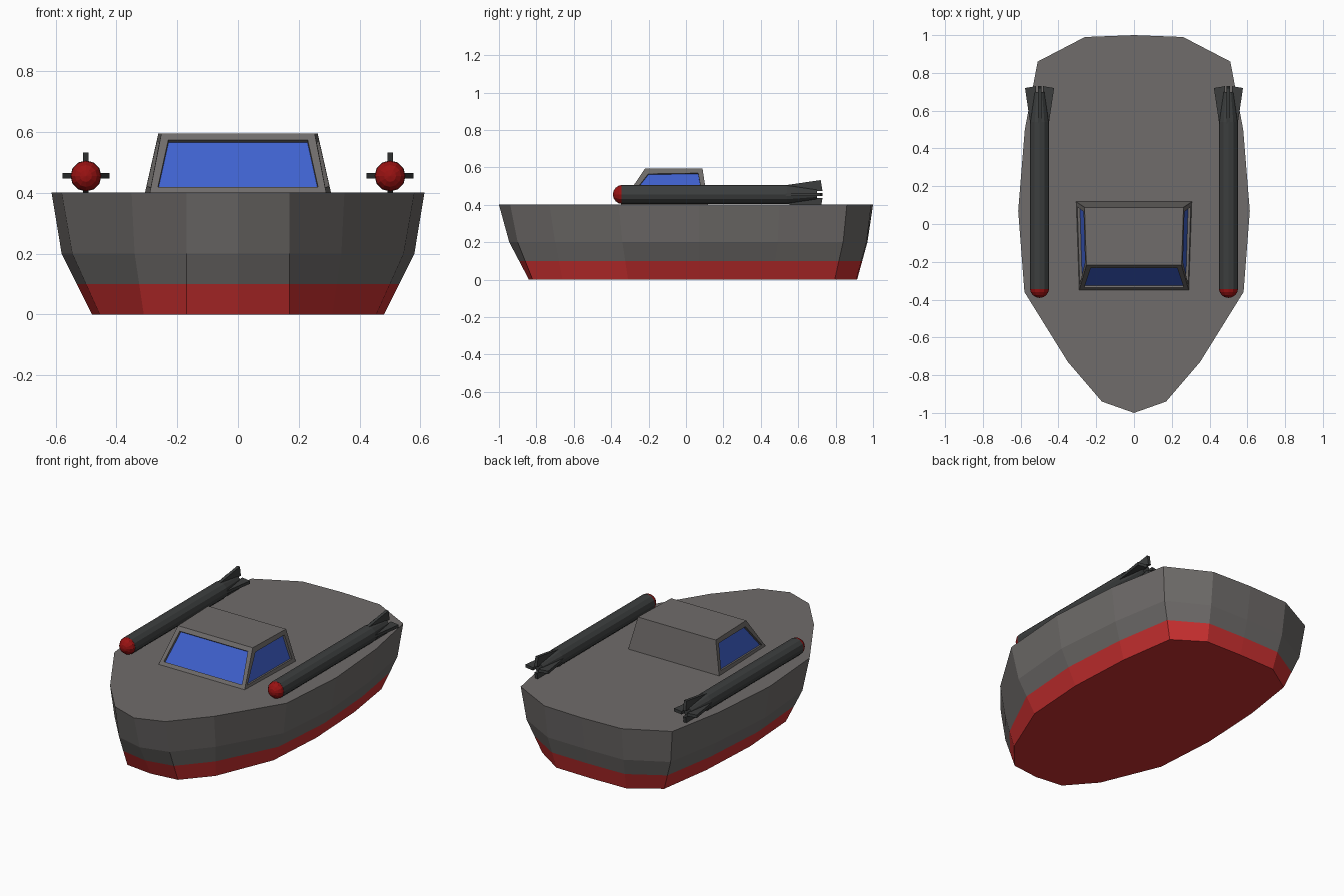
import bpy, bmesh, math
from mathutils import Matrix, Vector

if "Cube" in bpy.data.objects:
    bpy.data.objects.remove(bpy.data.objects["Cube"])


def material(name, rgb):
    m = bpy.data.materials.new(name)
    m.diffuse_color = (*rgb, 1)
    m.use_nodes = True
    m.node_tree.nodes["Principled BSDF"].inputs["Base Color"].default_value = m.diffuse_color
    return m


GREY = material("hull_grey", (0.16, 0.15, 0.145))
RED = material("hull_red", (0.60, 0.03, 0.03))
BLUE = material("glass_blue", (0.05, 0.12, 0.62))
DARK = material("dark_grey", (0.045, 0.048, 0.048))
NOSE = material("nose_red", (0.32, 0.006, 0.006))


def finish(bm, name, mats):
    me = bpy.data.meshes.new(name)
    bm.to_mesh(me)
    bm.free()
    for m in mats:
        me.materials.append(m)
    ob = bpy.data.objects.new(name, me)
    bpy.context.collection.objects.link(ob)
    return ob


def loft(rings):
    """Skin closed rings of points and cap both ends."""
    bm = bmesh.new()
    loops = [[bm.verts.new(p) for p in r] for r in rings]
    n = len(loops[0])
    for a, b in zip(loops, loops[1:]):
        for i in range(n):
            j = (i + 1) % n
            bm.faces.new((a[i], a[j], b[j], b[i]))
    bm.faces.new(loops[0])
    bm.faces.new(loops[-1])
    bmesh.ops.recalc_face_normals(bm, faces=bm.faces)
    return bm


def mirrored(half, z):
    """Half outline from bow to stern -> full ring at height z."""
    return [(x, y, z) for x, y in half] + [(-x, y, z) for x, y in half[-2:0:-1]]


# Hull: half outlines at keel, knuckle and deck
keel = [(0, -.84), (.17, -.82), (.31, -.66), (.455, -.31), (.48, .07),
        (.46, .46), (.41, .795), (.235, .91), (0, .915)]
knuckle = [(0, -.945), (.17, -.90), (.34, -.70), (.545, -.34), (.58, .07),
           (.545, .49), (.485, .84), (.255, .965), (0, .97)]
deck = [(0, -1), (.17, -.94), (.35, -.73), (.58, -.36), (.613, .07),
        (.578, .5), (.51, .86), (.26, .99), (0, 1)]
waterline = [((a[0] + b[0]) / 2, (a[1] + b[1]) / 2) for a, b in zip(keel, knuckle)]
bm = loft([mirrored(keel, 0), mirrored(waterline, .1),
           mirrored(knuckle, .2), mirrored(deck, .4)])
for f in bm.faces:
    f.material_index = 1 if f.calc_center_median().z < .1 else 0
finish(bm, "hull", [GREY, RED])

# Cabin with recessed windows on the front and both sides
bm = loft([[(-.29, -.35, .4), (.29, -.35, .4), (.306, .118, .4), (-.306, .118, .4)],
           [(-.252, -.218, .595), (.252, -.218, .595), (.262, .088, .595), (-.262, .088, .595)]])
bm.normal_update()
panes = [f for f in bm.faces if abs(f.normal.x) > .7 or f.normal.y < -.6]
bmesh.ops.inset_individual(bm, faces=panes, thickness=.035)
bmesh.ops.inset_individual(bm, faces=panes, thickness=.001, depth=-.014)
for f in panes:
    f.material_index = 1
finish(bm, "cabin", [GREY, BLUE])

# Missiles lying along the deck edges
R, Z, SIDES = .051, .455, 12
for side, label in ((-1, "left"), (1, "right")):
    origin = Matrix.Translation((side * .5, 0, Z))

    # Tapered tube
    rings = []
    for y, r in ((-.345, R), (.54, R), (.70, .027)):
        ang = [2 * math.pi * i / SIDES for i in range(SIDES)]
        rings.append([(r * math.cos(a), y, r * math.sin(a)) for a in ang])
    bm = loft(rings)
    bm.transform(origin)
    finish(bm, label + "_missile_body", [DARK])

    # Round nose
    bm = bmesh.new()
    bmesh.ops.create_uvsphere(bm, u_segments=SIDES, v_segments=8, radius=R)
    bm.transform(origin @ Matrix.Translation((0, -.34, 0)) @ Matrix.Rotation(math.pi / 2, 4, 'X'))
    finish(bm, label + "_missile_nose", [NOSE])

    # Four swept tail fins
    fin = [(.02, .53), (.049, .53), (.077, .72), (.018, .73)]
    for k in range(4):
        bm = loft([[(t, y, r) for r, y in fin] for t in (-.009, .009)])
        bm.transform(origin @ Matrix.Rotation(k * math.pi / 2, 4, 'Y'))
        finish(bm, f"{label}_missile_fin_{k + 1}", [DARK])
